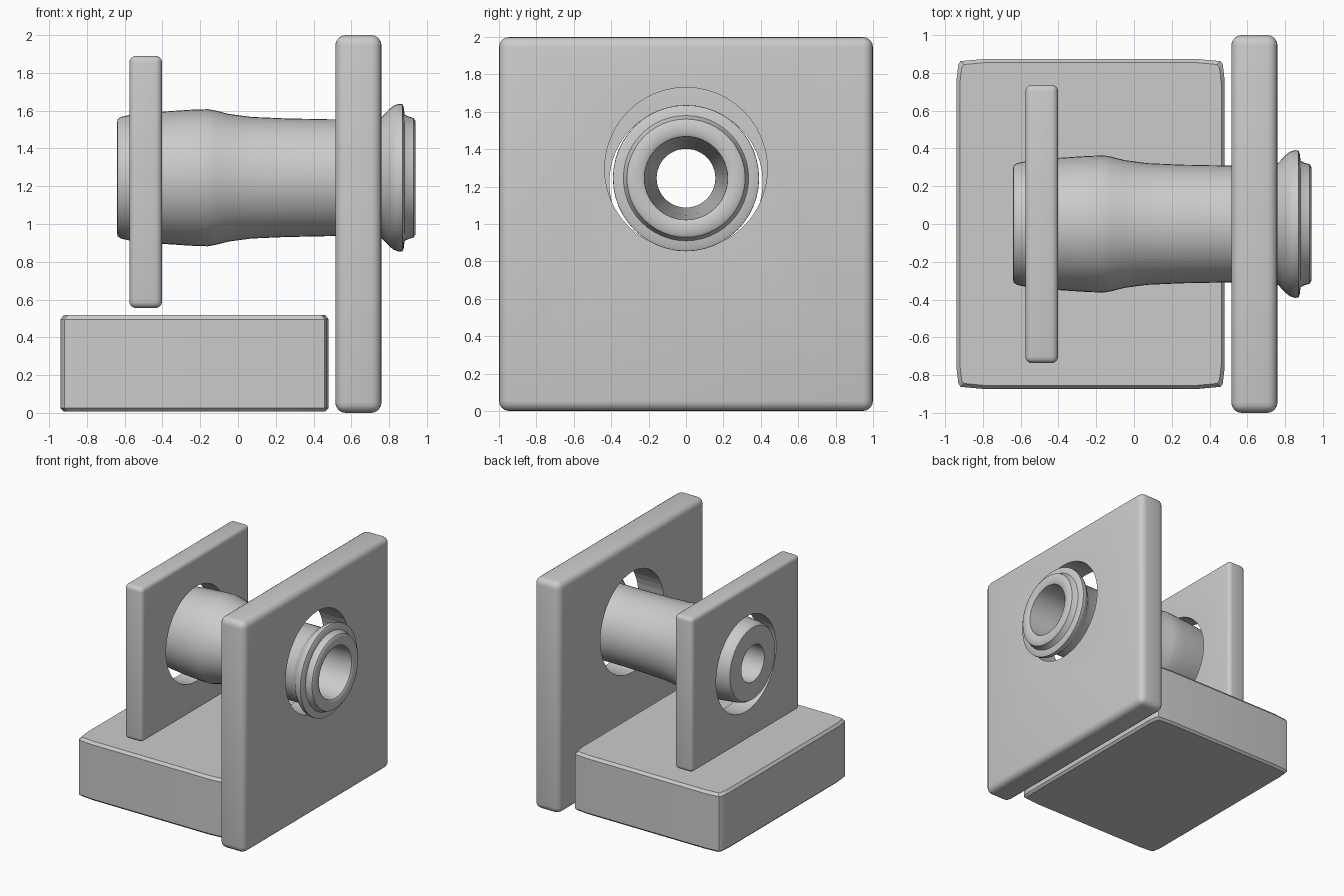
import bpy, bmesh, math
from mathutils import Matrix

if "Cube" in bpy.data.objects:
    bpy.data.objects.remove(bpy.data.objects["Cube"])


def new_object(name, bm):
    bmesh.ops.recalc_face_normals(bm, faces=bm.faces)
    mesh = bpy.data.meshes.new(name)
    bm.to_mesh(mesh)
    bm.free()
    ob = bpy.data.objects.new(name, mesh)
    bpy.context.collection.objects.link(ob)
    return ob


def smooth(ob, angle=40):
    bpy.ops.object.select_all(action='DESELECT')
    ob.select_set(True)
    bpy.context.view_layer.objects.active = ob
    bpy.ops.object.shade_smooth_by_angle(angle=math.radians(angle))


def plate(name, x, y, z, bevel, hole_z, hole_r):
    """Upright rounded plate with a round hole through it along x."""
    bm = bmesh.new()
    size = (x[1] - x[0], y[1] - y[0], z[1] - z[0])
    mid = (sum(x) / 2, sum(y) / 2, sum(z) / 2)
    bmesh.ops.create_cube(bm, size=1, matrix=Matrix.Translation(mid) @ Matrix.Diagonal((*size, 1)))
    bmesh.ops.bevel(bm, geom=bm.edges[:], offset=bevel, segments=4, profile=0.5, affect='EDGES')
    ob = new_object(name, bm)

    bm = bmesh.new()
    bmesh.ops.create_cone(bm, cap_ends=True, segments=48, radius1=hole_r, radius2=hole_r, depth=1,
                          matrix=Matrix.Translation((mid[0], 0, hole_z)) @ Matrix.Rotation(math.pi / 2, 4, 'Y'))
    cutter = new_object(name + "_hole_cutter", bm)
    cutter.hide_render = True
    cutter.hide_set(True)
    cutter.display_type = 'WIRE'
    mod = ob.modifiers.new("hole", 'BOOLEAN')
    mod.object = cutter
    mod.operation = 'DIFFERENCE'
    mod.solver = 'EXACT'
    smooth(ob)
    return ob


def revolve(name, profile, axis_z, segments=48):
    """Closed (x, radius) profile turned around the x axis."""
    bm = bmesh.new()
    rings = []
    for i in range(segments):
        a = 2 * math.pi * i / segments
        rings.append([bm.verts.new((x, r * math.sin(a), axis_z + r * math.cos(a))) for x, r in profile])
    n = len(profile)
    for i in range(segments):
        p, q = rings[i], rings[(i + 1) % segments]
        for j in range(n):
            k = (j + 1) % n
            bm.faces.new((p[j], p[k], q[k], q[j]))
    ob = new_object(name, bm)
    smooth(ob)
    return ob


# Upright plates
plate("large_plate", (0.515, 0.76), (-1, 1), (0, 2), 0.055, 1.295, 0.435)
plate("small_plate", (-0.575, -0.402), (-0.737, 0.737), (0.555, 1.89), 0.035, 1.222, 0.41)

# Hollow sleeve with a flange at the right end and a tapered bore
revolve("sleeve", [
    (-0.64, 0.295), (-0.637, 0.31), (-0.62, 0.322), (-0.575, 0.332), (-0.40, 0.35),
    (-0.25, 0.36), (-0.16, 0.363), (-0.12, 0.356), (-0.05, 0.338), (0.07, 0.322),
    (0.25, 0.314), (0.5, 0.309), (0.74, 0.31), (0.765, 0.325), (0.80, 0.362),
    (0.825, 0.382), (0.85, 0.391), (0.87, 0.39), (0.877, 0.375), (0.882, 0.335),
    (0.90, 0.325), (0.93, 0.316), (0.94, 0.30), (0.94, 0.24), (0.93, 0.223),
    (0.4, 0.198), (-0.62, 0.157), (-0.64, 0.157)], 1.245)

# Base block: slightly bulged plan with softened top and bottom edges
corner = [(0.71, 0.76), (0.70, 0.845), (0.688, 0.862), (0.57, 0.873)]
plan = []
for sx, sy, flip in ((1, 1, 1), (-1, 1, -1), (-1, -1, 1), (1, -1, -1)):
    plan += [(sx * x, sy * y) for x, y in corner[::flip]]
bm = bmesh.new()
loops = []
for z, inset in ((0.007, 0.018), (0.025, 0.0), (0.495, 0.0), (0.518, 0.018)):
    loops.append([bm.verts.new((-0.23 + x * (1 - inset / 0.71), y * (1 - inset / 0.873), z)) for x, y in plan])
bm.faces.new(loops[0])
bm.faces.new(loops[-1])
for lo, hi in zip(loops, loops[1:]):
    for i in range(len(plan)):
        k = (i + 1) % len(plan)
        bm.faces.new((lo[i], lo[k], hi[k], hi[i]))
smooth(new_object("base_block", bm), 30)
